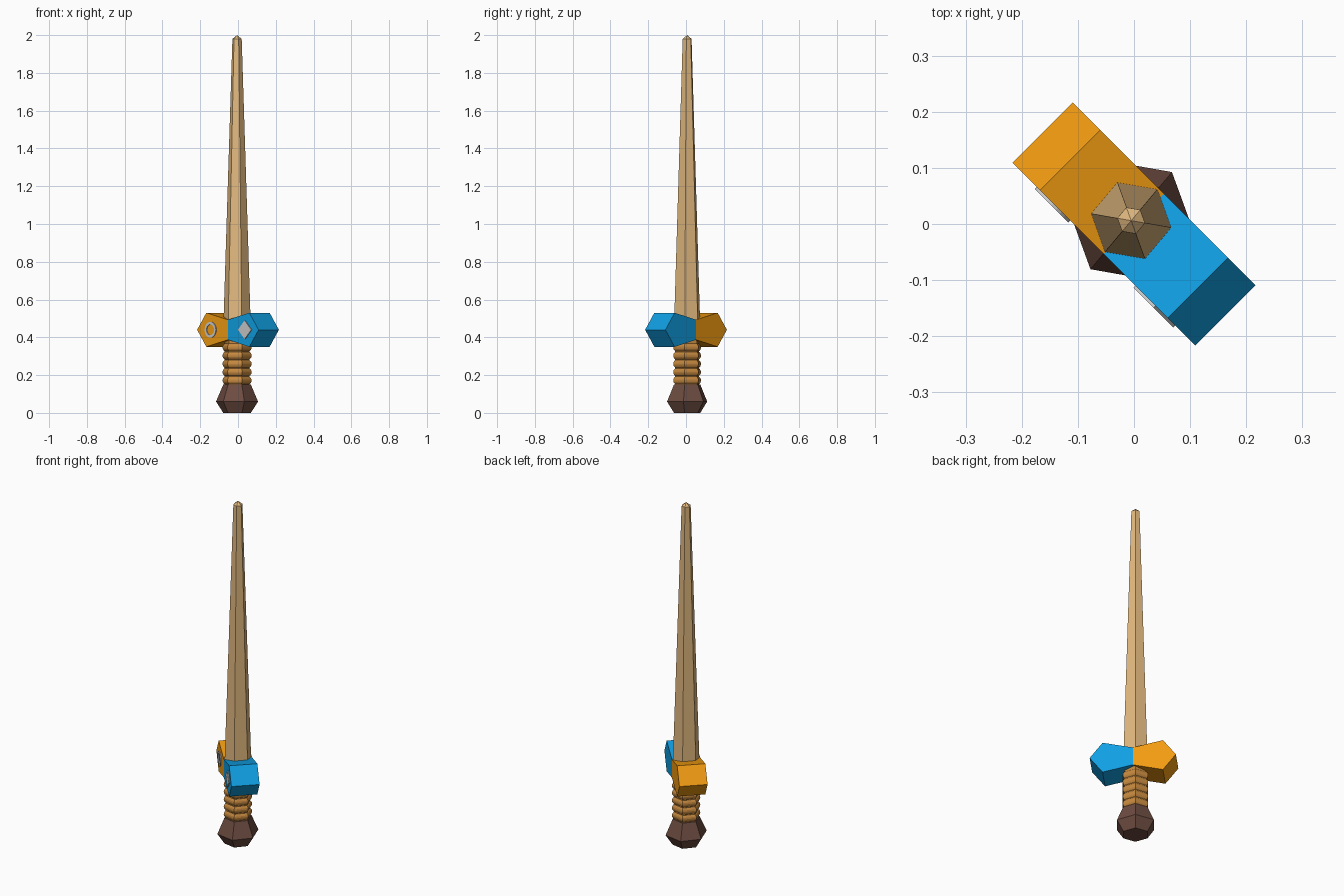
import bpy, bmesh
from math import sin, cos, pi, radians

if "Cube" in bpy.data.objects:
    bpy.data.objects.remove(bpy.data.objects["Cube"])

CX, CY = -0.005, 0.006          # axis of blade, grip and pommel
HEX_TURN = radians(-10)         # shared twist of the six-sided parts
GUARD_TURN = radians(-45)


def material(name, hex_code):
    rgb = [int(hex_code[i:i + 2], 16) / 255 for i in (0, 2, 4)]
    m = bpy.data.materials.new(name)
    m.diffuse_color = [((c + 0.055) / 1.055) ** 2.4 if c > 0.04 else c / 12.92 for c in rgb] + [1]
    m.use_nodes = True
    m.node_tree.nodes["Principled BSDF"].inputs["Base Color"].default_value = m.diffuse_color
    return m


def make(name, bm, mat=None):
    bmesh.ops.recalc_face_normals(bm, faces=bm.faces)
    me = bpy.data.meshes.new(name)
    bm.to_mesh(me)
    bm.free()
    ob = bpy.data.objects.new(name, me)
    bpy.context.collection.objects.link(ob)
    if mat:
        me.materials.append(mat)
    return ob


def hex_lathe(name, profile, mat):
    """Six-sided stack of (radius, z) rings, capped; radius 0 makes a point."""
    bm = bmesh.new()
    rings = []
    for r, z in profile:
        n = 6 if r else 1
        rings.append([bm.verts.new((CX + r * cos(HEX_TURN + k * pi / 3),
                                    CY + r * sin(HEX_TURN + k * pi / 3), z)) for k in range(n)])
    for a, b in zip(rings, rings[1:]):
        for k in range(6):
            j = (k + 1) % 6
            if len(b) == 1:
                bm.faces.new((a[k], a[j], b[0]))
            else:
                bm.faces.new((a[k], a[j], b[j], b[k]))
    for ring in (rings[0], rings[-1]):
        if len(ring) == 6:
            bm.faces.new(ring)
    return make(name, bm, mat)


def slab(name, outline, y0, y1, mat=None, hole=None):
    """Extrude an (x, z) outline from y0 to y1, in the turned guard frame."""
    bm = bmesh.new()
    front = [bm.verts.new((x, y0, z)) for x, z in outline]
    back = [bm.verts.new((x, y1, z)) for x, z in outline]
    n = len(outline)
    loops = [(front, back)]
    if hole:
        hf = [bm.verts.new((x, y0, z)) for x, z in hole]
        hb = [bm.verts.new((x, y1, z)) for x, z in hole]
        loops += [(hf, hb), (front, hf), (back, hb)]
    else:
        bm.faces.new(front)
        bm.faces.new(back)
    for a, b in loops:
        for k in range(n):
            j = (k + 1) % n
            bm.faces.new((a[k], a[j], b[j], b[k]))
    ob = make(name, bm, mat)
    ob.rotation_euler.z = GUARD_TURN
    return ob


def circle(x, z, r, n=24):
    return [(x + r * cos(2 * pi * k / n), z + r * sin(2 * pi * k / n)) for k in range(n)]


wood = material("light_wood", "E2B97F")
wrap = material("grip_wrap", "C6893F")
brown = material("dark_brown", "6D4C41")
orange = material("orange", "F39C12")
blue = material("blue", "109FE3")

# Blade and pommel
hex_lathe("blade", [(0.075, 0.42), (0.025, 1.98), (0, 2.0)], wood)
hex_lathe("pommel", [(0.074, 0), (0.113, 0.06), (0.074, 0.15)], brown)

# Grip: core with five rounded wraps
hex_lathe("grip_core", [(0.067, 0.14), (0.067, 0.42)], wrap)
for i in range(5):
    z = 0.172 + 0.0437 * i
    arc = [(0.058 + 0.020 * cos(t), z + 0.022 * sin(t))
           for t in [radians(-90 + 22.5 * k) for k in range(9)]]
    hex_lathe(f"grip_wrap_{i + 1}", arc, wrap)

# Two-coloured crossguard, one half mirrored
half = [(0, 0.387), (0.161, 0.35), (0.23, 0.44), (0.161, 0.53), (0, 0.493)]
slab("guard_blue", half, -0.076, 0.076, blue)
slab("guard_orange", [(-x, z) for x, z in half], -0.076, 0.076, orange)

# Raised emblems on the front of the guard
slab("diamond_emblem", [(0.08, 0.44), (0.13, 0.39), (0.18, 0.44), (0.13, 0.49)], -0.081, -0.07)
slab("ring_emblem", circle(-0.127, 0.44, 0.042), -0.081, -0.07, hole=circle(-0.127, 0.44, 0.028))
